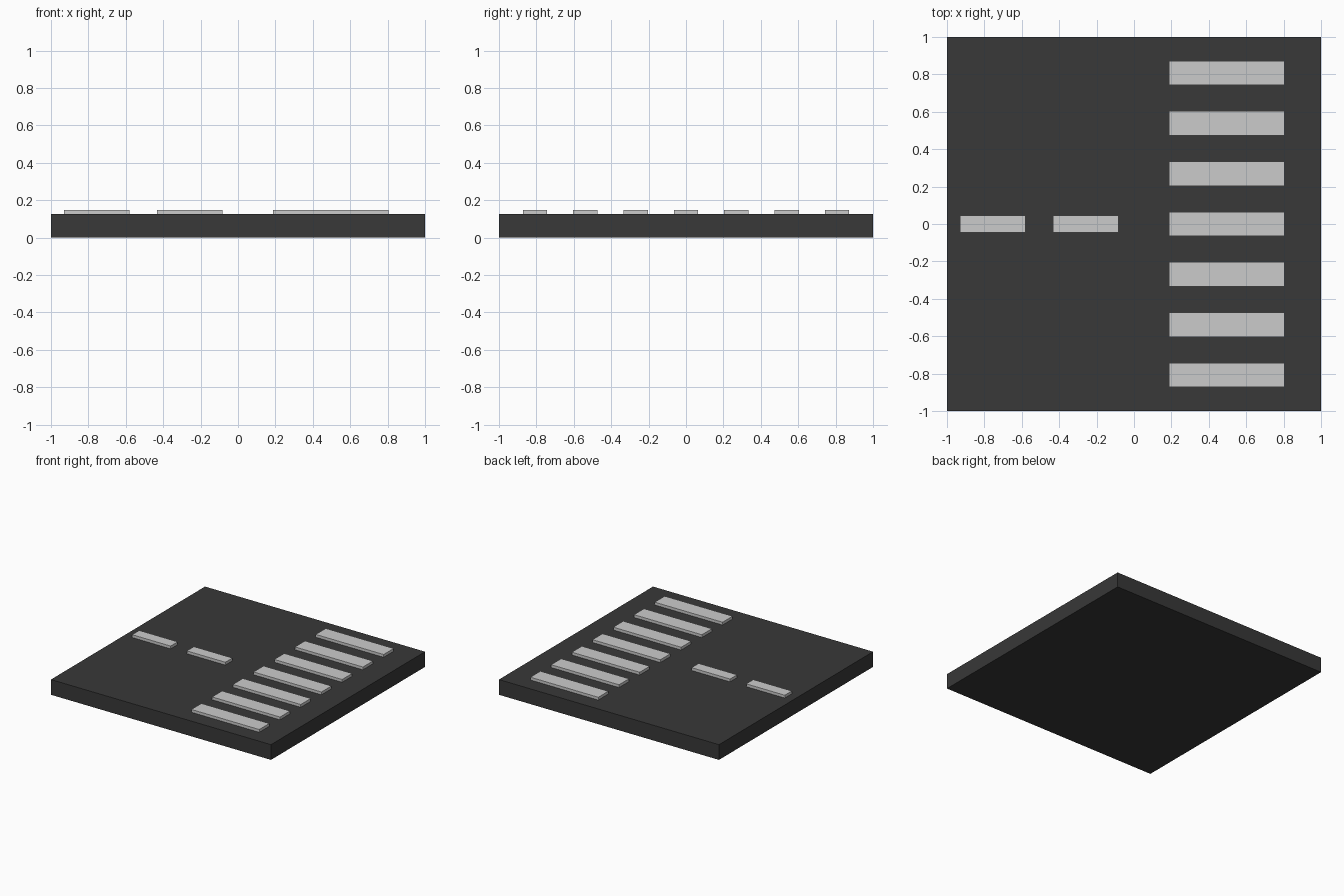
import bpy

if "Cube" in bpy.data.objects:
    bpy.data.objects.remove(bpy.data.objects["Cube"])


def box(name, x0, x1, y0, y1, z0, z1, mat=None):
    """Axis-aligned box given by its limits."""
    bpy.ops.mesh.primitive_cube_add(
        size=1, location=((x0 + x1) / 2, (y0 + y1) / 2, (z0 + z1) / 2))
    ob = bpy.context.object
    ob.name = name
    ob.scale = (x1 - x0, y1 - y0, z1 - z0)
    bpy.ops.object.transform_apply(location=False, rotation=False, scale=True)
    if mat:
        ob.data.materials.append(mat)
    return ob


asphalt = bpy.data.materials.new("asphalt")
asphalt.diffuse_color = (0.04, 0.04, 0.04, 1)
asphalt.use_nodes = True
asphalt.node_tree.nodes["Principled BSDF"].inputs["Base Color"].default_value = asphalt.diffuse_color

ROAD_TOP = 0.125
PAINT_TOP = 0.148

# Road slab
box("road_slab", -1, 1, -1, 1, 0, ROAD_TOP, asphalt)

# Crosswalk stripes, evenly spaced across the road
for i in range(-3, 4):
    y = i * 0.269
    box(f"crosswalk_stripe_{i + 4}", 0.187, 0.804,
        y - 0.065, y + 0.065, ROAD_TOP, PAINT_TOP)

# Centre line dashes
for i, x in enumerate((-0.93, -0.433)):
    box(f"centre_dash_{i + 1}", x, x + 0.35, -0.046, 0.046, ROAD_TOP, PAINT_TOP)
